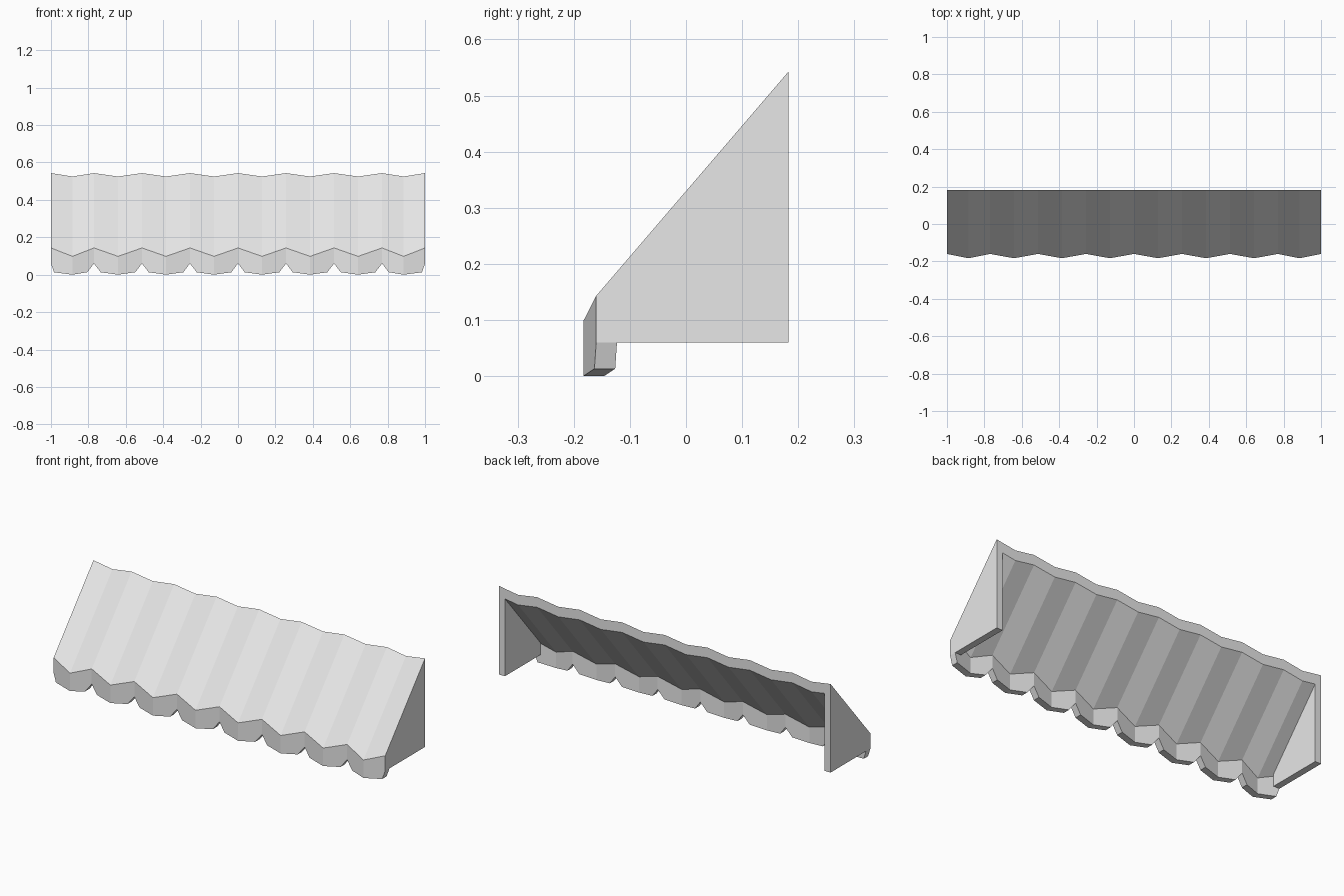
import bpy
import bmesh

if "Cube" in bpy.data.objects:
    bpy.data.objects.remove(bpy.data.objects["Cube"], do_unlink=True)

grey = bpy.data.materials.new("canvas grey")
grey.use_nodes = True
grey.diffuse_color = (0.8, 0.8, 0.8, 1)
grey.node_tree.nodes["Principled BSDF"].inputs["Base Color"].default_value = (0.8, 0.8, 0.8, 1)

BACK = 0.183
THICK = 0.037       # valance thickness in y
DROP = 0.055        # roof thickness in z
SLOPE = 1.166
WALL_BASE = 0.06


def loft(name, sections):
    """Join equal (x, y, z) outlines in order and cap both ends."""
    bm = bmesh.new()
    rings = [[bm.verts.new(p) for p in s] for s in sections]
    for a, b in zip(rings, rings[1:]):
        for i in range(len(a)):
            j = (i + 1) % len(a)
            bm.faces.new((a[i], a[j], b[j], b[i]))
    bm.faces.new(rings[0])
    bm.faces.new(rings[-1])
    bmesh.ops.recalc_face_normals(bm, faces=bm.faces)
    mesh = bpy.data.meshes.new(name)
    bm.to_mesh(mesh)
    bm.free()
    mesh.materials.append(grey)
    obj = bpy.data.objects.new(name, mesh)
    bpy.context.collection.objects.link(obj)
    return obj


def canopy_section(x, fold, bottom):
    """Outline of roof and valance; fold is 0 on a ridge and 1 in a valley."""
    front = -0.16 - 0.023 * fold
    edge = 0.143 - 0.045 * fold
    top = 0.543 - 0.018 * fold
    inner = front + THICK
    return [(x, BACK, top), (x, front, edge), (x, front, bottom),
            (x, inner, bottom), (x, inner, edge + SLOPE * THICK - DROP),
            (x, BACK, top - DROP)]


# Pleated canopy with a scalloped valance: ridges at notches, valleys between
ridges = [-1] + [0.2567 * i for i in range(-3, 4)] + [1]
sections = []
for left, right in zip(ridges, ridges[1:]):
    mid = (left + right) / 2
    half = mid - left
    cut_l = 0.016 if left == -1 else 0.036
    cut_r = 0.016 if right == 1 else 0.036
    sections += [canopy_section(left, 0, WALL_BASE),
                 canopy_section(left + cut_l, cut_l / half, 0.013),
                 canopy_section(mid, 1, 0),
                 canopy_section(right - cut_r, cut_r / half, 0.013)]
sections.append(canopy_section(1, 0, WALL_BASE))
loft("pleated_canopy", sections)

# Side walls under the roof ends
front = -0.16 + THICK
for side, name in ((1, "left_side_wall"), (-1, "right_side_wall")):
    outline = [(front, WALL_BASE), (BACK, WALL_BASE), (BACK, 0.543 - DROP),
               (front, 0.143 + SLOPE * THICK - DROP)]
    loft(name, [[(side * x, y, z) for y, z in outline] for x in (0.964, 1)])
